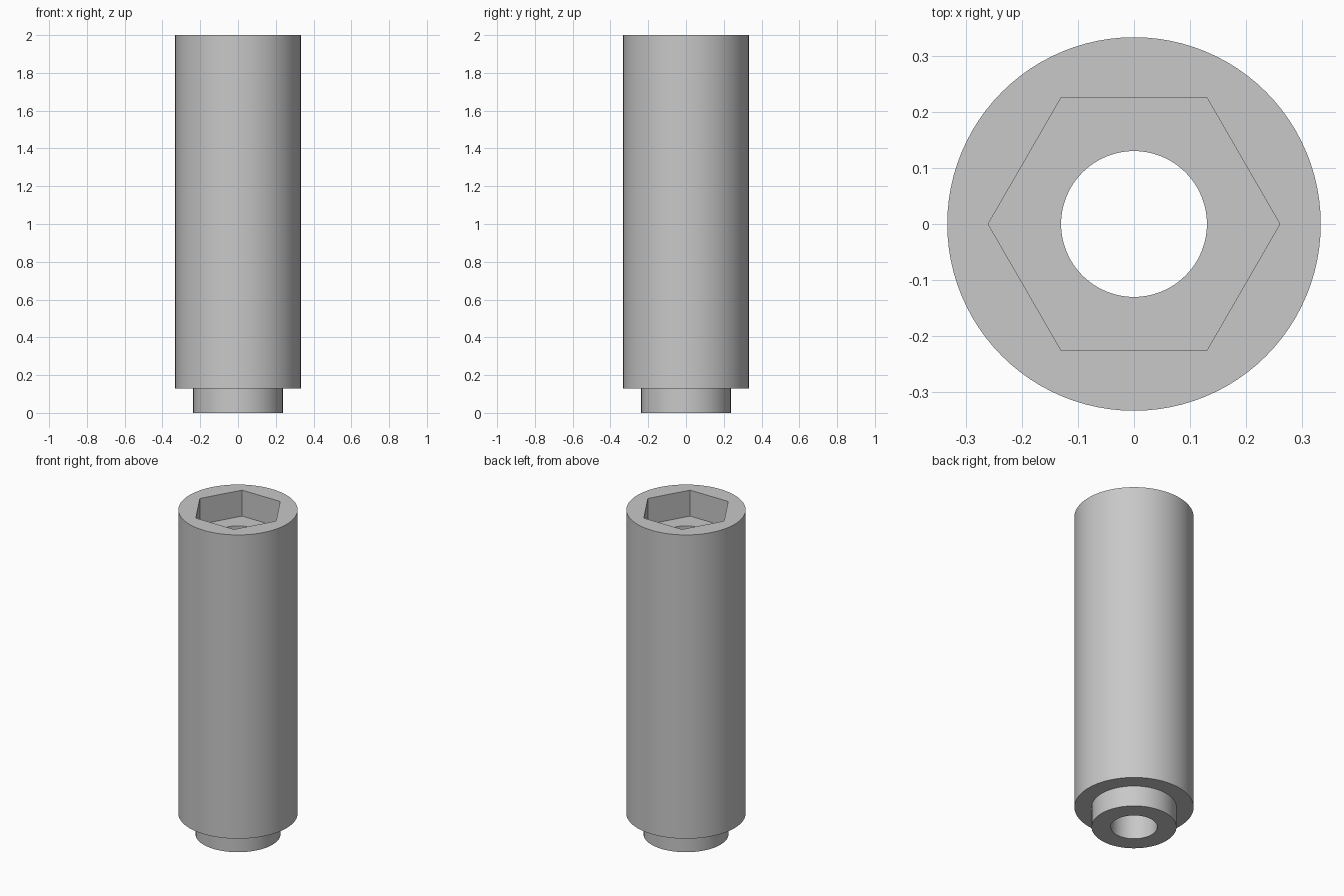
import bpy, bmesh, math

cube = bpy.data.objects.get("Cube")
if cube:
    bpy.data.objects.remove(cube, do_unlink=True)

SIDES = 96
BORE, COLLAR, BODY, HEX = 0.13, 0.237, 0.333, 0.26
STEP_Z, FLOOR_Z, TOP_Z = 0.128, 1.84, 2.0

# Plain grey metal
steel = bpy.data.materials.new("grey steel")
steel.use_nodes = True
colour = (0.58, 0.58, 0.58, 1)
steel.diffuse_color = colour
steel.node_tree.nodes["Principled BSDF"].inputs["Base Color"].default_value = colour


def ring(bm, radius, z, hexagonal=False):
    """A closed ring of vertices, round or hexagonal with a corner on +x."""
    verts = []
    for i in range(SIDES):
        a = math.tau * i / SIDES
        r = radius
        if hexagonal:
            r *= math.cos(math.pi / 6) / math.cos(a % (math.pi / 3) - math.pi / 6)
        verts.append(bm.verts.new((r * math.cos(a), r * math.sin(a), z)))
    return verts


# Closed section: collar, body, hexagonal pocket, then the through bore
bm = bmesh.new()
rings = [
    ring(bm, BORE, 0),
    ring(bm, COLLAR, 0),
    ring(bm, COLLAR, STEP_Z),
    ring(bm, BODY, STEP_Z),
    ring(bm, BODY, TOP_Z),
    ring(bm, HEX, TOP_Z, True),
    ring(bm, HEX, FLOOR_Z, True),
    ring(bm, BORE, FLOOR_Z),
]
for a, b in zip(rings, rings[1:] + rings[:1]):
    for i in range(SIDES):
        j = (i + 1) % SIDES
        bm.faces.new((a[i], a[j], b[j], b[i]))
bmesh.ops.recalc_face_normals(bm, faces=bm.faces)

mesh = bpy.data.meshes.new("hex_socket_sleeve")
bm.to_mesh(mesh)
bm.free()
mesh.materials.append(steel)
sleeve = bpy.data.objects.new("hex_socket_sleeve", mesh)
bpy.context.collection.objects.link(sleeve)

# Smooth round walls, crisp rims and hexagon corners
bpy.ops.object.select_all(action="DESELECT")
sleeve.select_set(True)
bpy.context.view_layer.objects.active = sleeve
bpy.ops.object.shade_smooth_by_angle(angle=math.radians(30))
